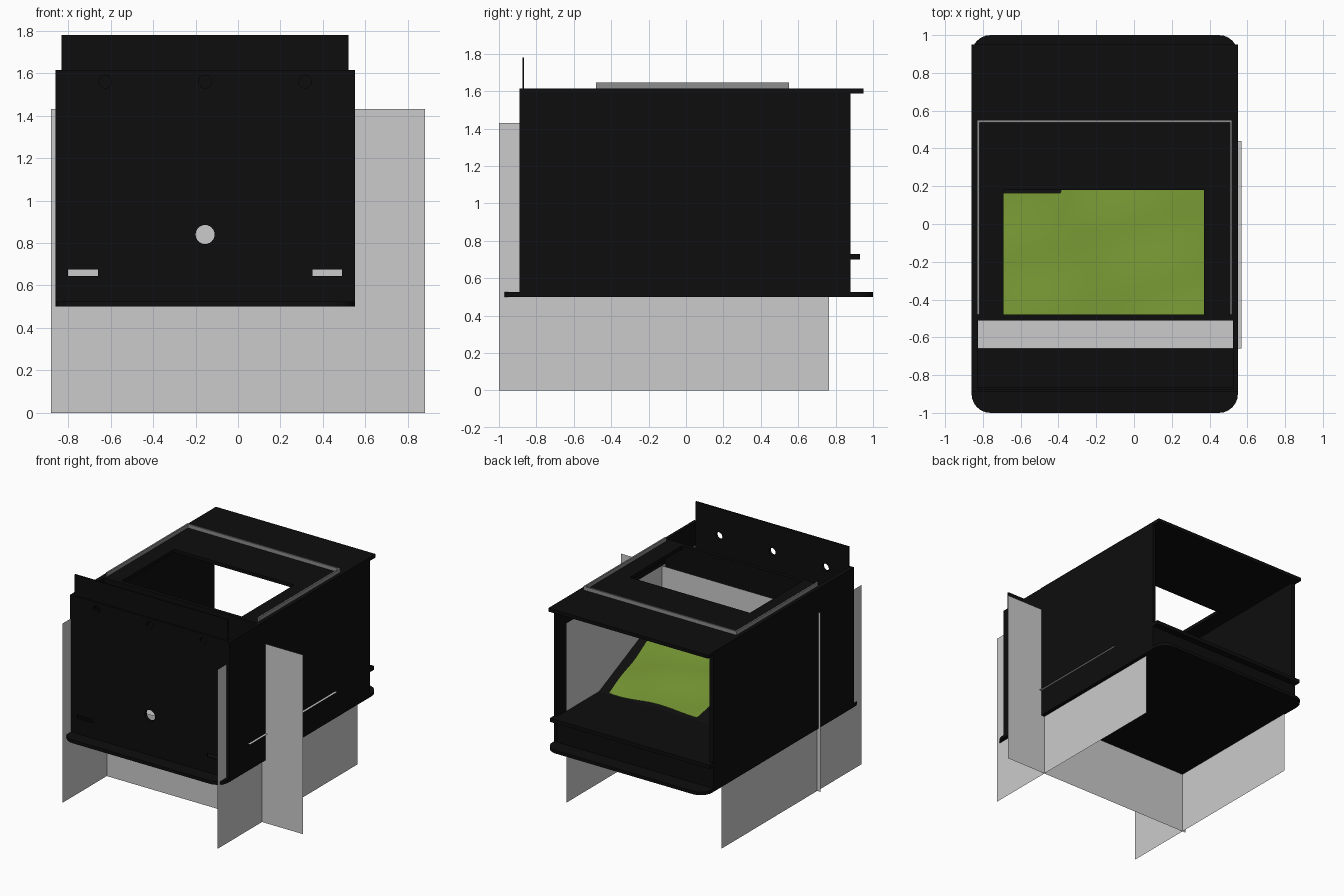
import bpy, bmesh, math
from mathutils import Vector

cube = bpy.data.objects.get("Cube")
if cube:
    bpy.data.objects.remove(cube, do_unlink=True)


def material(name, rgb):
    m = bpy.data.materials.new(name)
    m.use_nodes = True
    m.diffuse_color = (*rgb, 1)
    m.node_tree.nodes["Principled BSDF"].inputs["Base Color"].default_value = (*rgb, 1)
    return m


BLACK = material("matte_black", (0.004, 0.004, 0.004))
PALE = material("pale_grey", (0.6, 0.6, 0.6))
GREY = material("mid_grey", (0.27, 0.27, 0.27))
GREEN = material("grass_green", (0.162, 0.275, 0.03))


def finish(name, bm, mat):
    bmesh.ops.recalc_face_normals(bm, faces=bm.faces)
    me = bpy.data.meshes.new(name)
    bm.to_mesh(me)
    bm.free()
    me.materials.append(mat)
    ob = bpy.data.objects.new(name, me)
    bpy.context.collection.objects.link(ob)
    return ob


def box(name, x, y, z, mat=BLACK, round_corners=0):
    bm = bmesh.new()
    bmesh.ops.create_cube(bm, size=1)
    for v in bm.verts:
        v.co = Vector([r[0] + (c + 0.5) * (r[1] - r[0]) for r, c in zip((x, y, z), v.co)])
    if round_corners:
        uprights = [e for e in bm.edges
                    if abs(e.verts[0].co.z - e.verts[1].co.z) > 0.001]
        bmesh.ops.bevel(bm, geom=uprights, offset=round_corners, segments=6,
                        profile=0.5, affect='EDGES')
    return finish(name, bm, mat)


def sheet(name, corners, mat=PALE):
    bm = bmesh.new()
    bm.faces.new([bm.verts.new(c) for c in corners])
    return finish(name, bm, mat)


def round_cutter(x, z, radius):
    bm = bmesh.new()
    bmesh.ops.create_cone(bm, cap_ends=True, segments=24, radius1=radius,
                          radius2=radius, depth=0.3)
    bmesh.ops.rotate(bm, verts=bm.verts,
                     matrix=Vector((0, 0, 1)).rotation_difference(Vector((0, 1, 0))).to_matrix())
    bmesh.ops.translate(bm, verts=bm.verts, vec=(x, -0.88, z))
    return finish("hole_cutter", bm, BLACK)


def cut(targets, cutters):
    for t in targets:
        for c in cutters:
            mod = t.modifiers.new("cut", 'BOOLEAN')
            mod.operation = 'DIFFERENCE'
            mod.solver = 'EXACT'
            mod.object = c
        bpy.context.view_layer.objects.active = t
        for mod in list(t.modifiers):
            bpy.ops.object.modifier_apply(modifier=mod.name)
    for c in cutters:
        bpy.data.objects.remove(c, do_unlink=True)


L, R = -0.86, 0.55        # outer faces of the case
IL, IR = -0.825, 0.525    # inner faces
MID = -0.155

# Case
box("base_plate", (L, R), (-1, 1), (0.5, 0.525), round_corners=0.1)
box("side_wall_right", (L, IL), (-0.89, 0.88), (0.52, 1.615))
box("side_wall_left", (IR, R), (-0.89, 0.88), (0.52, 1.615))
box("inner_floor", (IL, IR), (-0.49, 0.88), (0.70, 0.73))
box("back_sill", (L, R), (0.88, 0.93), (0.70, 0.73))
box("lower_back_panel", (IL, IR), (0.855, 0.878), (0.52, 0.70))
box("hanging_panel", (IL, IR), (-0.51, -0.485), (1.09, 1.6))

# Top with its window
top = box("top_panel", (L, R), (-0.51, 0.95), (1.588, 1.615))
cut([top], [box("window_cutter", (-0.69, 0.37), (-0.48, 0.18), (1.5, 1.7))])

# Front wall and the taller plate behind it, with holes and slots
front = box("front_wall", (L, R), (-0.89, -0.875), (0.52, 1.615))
plate = box("front_plate", (-0.83, 0.52), (-0.875, -0.865), (0.74, 1.78))
cut([front, plate], [round_cutter(MID + d, 1.56, 0.03) for d in (-0.47, 0, 0.47)]
    + [round_cutter(MID, 0.84, 0.045)])
cut([front], [box("slot_cutter", x, (-1, -0.8), (0.645, 0.675))
              for x in ((-0.80, -0.66), (0.35, 0.49))])

# Rail around the window
T = 0.012
box("rail_right", (-0.83, -0.83 + T), (-0.48, 0.55), (1.61, 1.645), GREY)
box("rail_left", (0.52 - T, 0.52), (-0.48, 0.55), (1.61, 1.645), GREY)
box("rail_back", (-0.83 + T, 0.52 - T), (0.55 - T, 0.55), (1.61, 1.645), GREY)

# Pale sheets crossing the case
for name, x in (("sheet_right", -0.85), ("sheet_left", 0.52)):
    sheet(name, [(x, -1, 0), (x, 0.765, 0), (x, 0.765, 1.43), (x, -1, 1.43)])
sheet("sheet_cross", [(-0.88, -0.44, 0), (0.88, -0.44, 0),
                      (0.88, -0.44, 1.43), (-0.88, -0.44, 1.43)])
sheet("sheet_level", [(-0.84, -0.66, 0.715), (0.57, -0.66, 0.715),
                      (0.57, 0.44, 0.715), (-0.84, 0.44, 0.715)])


# Sloping board and the rolling turf on it
def slope(y):
    return 0.71 + (0.37 - y) * 0.45


board = box("sloping_board", (IL, IR), (-0.49, 0.37), (-0.012, 0.012))
for v in board.data.vertices:
    v.co.z += slope(v.co.y)

bm = bmesh.new()
bmesh.ops.create_grid(bm, x_segments=30, y_segments=20, size=0.5)
for v in bm.verts:
    x = -0.155 + v.co.x * 1.17
    back = 0.36 if x > -0.37 else 0.165
    y = -0.485 + (v.co.y + 0.5) * (back + 0.485)
    wave = 0.012 * math.sin(9 * x + 4 * y) + 0.008 * math.sin(17 * y - 5 * x)
    v.co = (x, y, slope(y) + 0.045 + wave)
turf = finish("turf", bm, GREEN)
for p in turf.data.polygons:
    p.use_smooth = True
